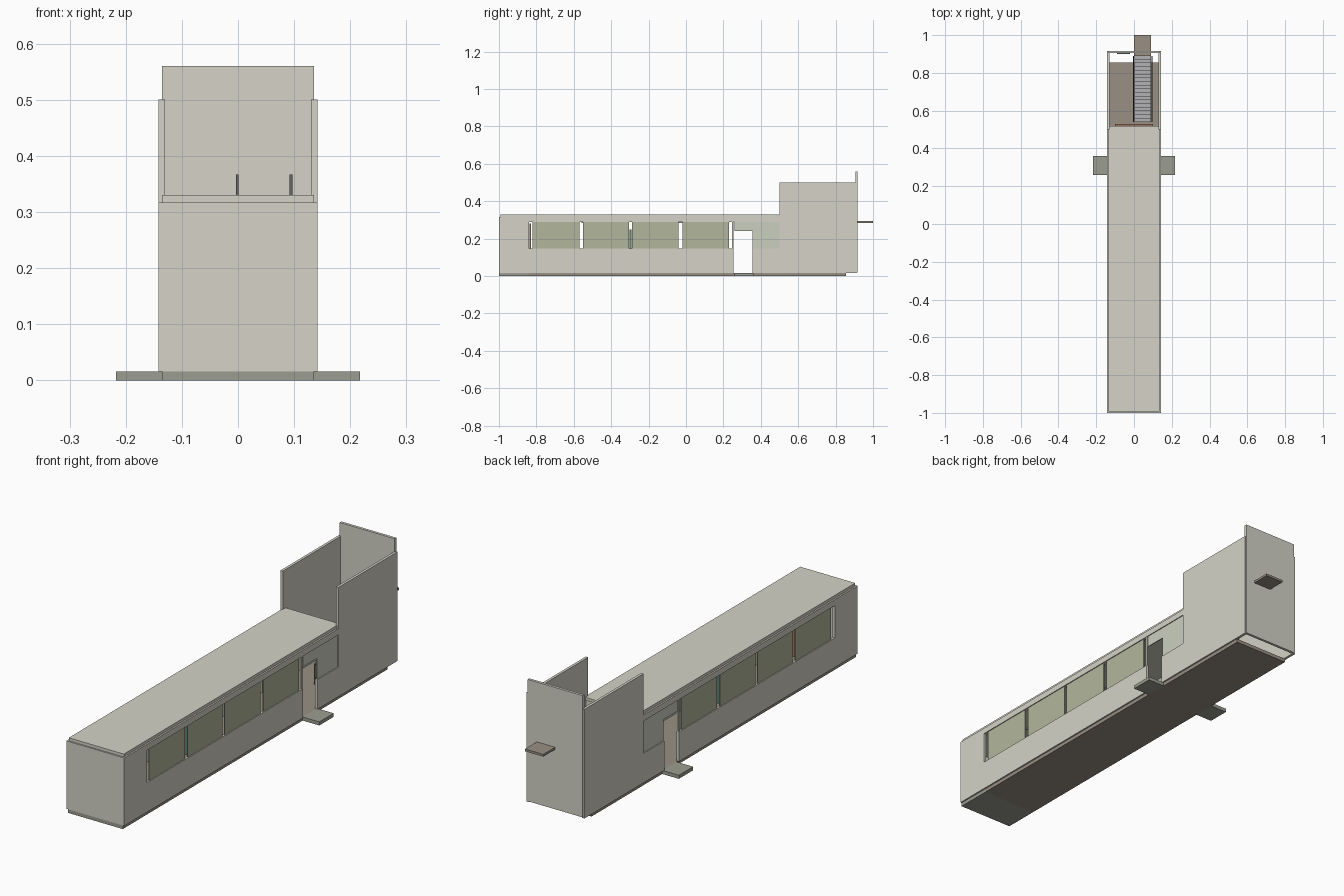
import bpy, bmesh

if "Cube" in bpy.data.objects:
    bpy.data.objects.remove(bpy.data.objects["Cube"])

def mat(name, r, g, b):
    m = bpy.data.materials.new(name)
    m.diffuse_color = (r, g, b, 1)
    m.use_nodes = True
    m.node_tree.nodes["Principled BSDF"].inputs["Base Color"].default_value = m.diffuse_color
    return m

WALL = mat("warm_grey", 0.66, 0.65, 0.57)
STONE = mat("step_grey", 0.33, 0.34, 0.28)
BROWN = mat("floor_brown", 0.32, 0.28, 0.23)
GLASS = mat("olive_glass", 0.45, 0.47, 0.33)
PALE = mat("pale_glass", 0.60, 0.63, 0.53)
METAL = mat("metal", 0.45, 0.45, 0.46)
DARK = mat("dark_rail", 0.12, 0.12, 0.12)
RED = mat("red_wood", 0.33, 0.17, 0.12)
TEAL = mat("teal_board", 0.10, 0.22, 0.18)

def finish(bm, name, material):
    bmesh.ops.recalc_face_normals(bm, faces=bm.faces)
    me = bpy.data.meshes.new(name)
    bm.to_mesh(me)
    bm.free()
    me.materials.append(material)
    ob = bpy.data.objects.new(name, me)
    bpy.context.collection.objects.link(ob)
    return ob

def add_box(bm, x, y, z):
    vs = bmesh.ops.create_cube(bm, size=1)["verts"]
    for v in vs:
        v.co = [(a[0] + a[1]) / 2 + c * (a[1] - a[0]) for c, a in zip(v.co, (x, y, z))]

def box(name, x, y, z, material):
    bm = bmesh.new()
    add_box(bm, x, y, z)
    return finish(bm, name, material)

def prism(name, yz, x0, x1, material):
    """Side profile (y, z) extruded along x."""
    bm = bmesh.new()
    f = bm.faces.new([bm.verts.new((x0, y, z)) for y, z in yz])
    new = bmesh.ops.extrude_face_region(bm, geom=[f])["geom"]
    bmesh.ops.translate(bm, vec=(x1 - x0, 0, 0),
                        verts=[v for v in new if isinstance(v, bmesh.types.BMVert)])
    return finish(bm, name, material)

# Floor slabs
box("floor_front", (-.135, .135), (-1, -.84), (0, .016), STONE)
box("floor_main", (-.135, .135), (-.84, .855), (0, .016), BROWN)

# Side wall outline: low hall, window strip, doorway, tall stair tower
wall = [(-.99, .016), (.253, .016), (.253, .147), (-.84, .147), (-.84, .29),
        (.5, .29), (.5, .147), (.355, .147), (.355, .016), (.915, .016),
        (.915, .5), (.5, .5), (.5, .317), (-.99, .317)]
windows = [(-.82, -.57), (-.55, -.305), (-.29, -.04), (-.02, .23)]

for s, side in ((1, "right"), (-1, "left")):
    def xs(a, b):
        return tuple(sorted((s * a, s * b)))
    prism(side + "_wall", wall, s * .13, s * .142, WALL)
    for i, w in enumerate(windows):
        box(f"{side}_window_{i + 1}", xs(.134, .138), w, (.147, .29), GLASS)
    box(side + "_stair_window", xs(.134, .138), (.355, .5), (.147, .29), PALE)
    box(side + "_door_transom", xs(.134, .138), (.258, .355), (.24, .29), PALE)
    box(side + "_door_jamb", xs(.132, .14), (.245, .253), (.147, .29), WALL)
    box(side + "_entrance_step", xs(.135, .217), (.26, .36), (0, .016), STONE)

# Front wall, roof, tall rear wall
box("front_wall", (-.142, .142), (-1, -.988), (.016, .317), WALL)
box("roof", (-.135, .135), (-.993, .52), (.317, .33), WALL)
box("ceiling", (-.13, .13), (-.988, .515), (.29, .317), WALL)
box("rear_wall", (-.135, .135), (.905, .917), (.02, .56), WALL)

# Wall between hall and tower, with a central doorway
for s, side in ((1, "right"), (-1, "left")):
    x = sorted((s * .1, s * .13))
    box(side + "_inner_wall", x, (.505, .52), (.016, .29), WALL)
box("inner_door_lintel", (-.1, .1), (.515, .53), (.24, .26), RED)
box("inner_door_header", (-.1, .1), (.505, .515), (.24, .29), WALL)

# Stairs up to the rear landing
N, Y0, Y1, ZT = 18, .54, .89, .285
bm = bmesh.new()
for i in range(N):
    y = Y0 + (Y1 - Y0) * i / N
    z = .016 + (ZT - .016) * (i + 1) / N
    add_box(bm, (.002, .09), (y, y + (Y1 - Y0) / N), (z - .015, z))
finish(bm, "stair_treads", METAL)
box("rear_landing", (0, .09), (.89, 1), (.285, .295), BROWN)

# Handrails, posts and stringers on both sides of the stairs
for x, side in ((-.004, "left"), (.092, "right")):
    for n, a, b in (("handrail", .072, .082), ("stringer", -.012, .012)):
        prism(f"{side}_{n}", [(Y0, .024 + a), (Y0, .024 + b), (Y1, ZT + b), (Y1, ZT + a)],
              x, x + .005, DARK)
    bm = bmesh.new()
    for i in range(6):
        t = i / 5
        y = Y0 + t * (Y1 - Y0 - .004)
        z = .024 + t * (ZT - .024)
        add_box(bm, (x, x + .004), (y, y + .004), (z, z + .076))
    finish(bm, side + "_rail_posts", DARK)

# Interior details: boards, ceiling lights and a rear wall panel
box("teal_board", (-.09, .09), (-.303, -.292), (.016, .25), TEAL)
box("front_cabinet", (-.1, .1), (-.838, -.83), (.016, .28), RED)
for i, y in enumerate((-.65, -.52, -.24, .0)):
    box(f"ceiling_light_{i + 1}", (-.03, .03), (y - .04, y + .04), (.285, .29), METAL)
box("rear_wall_panel", (-.09, -.02), (.9, .905), (.03, .22), DARK)
